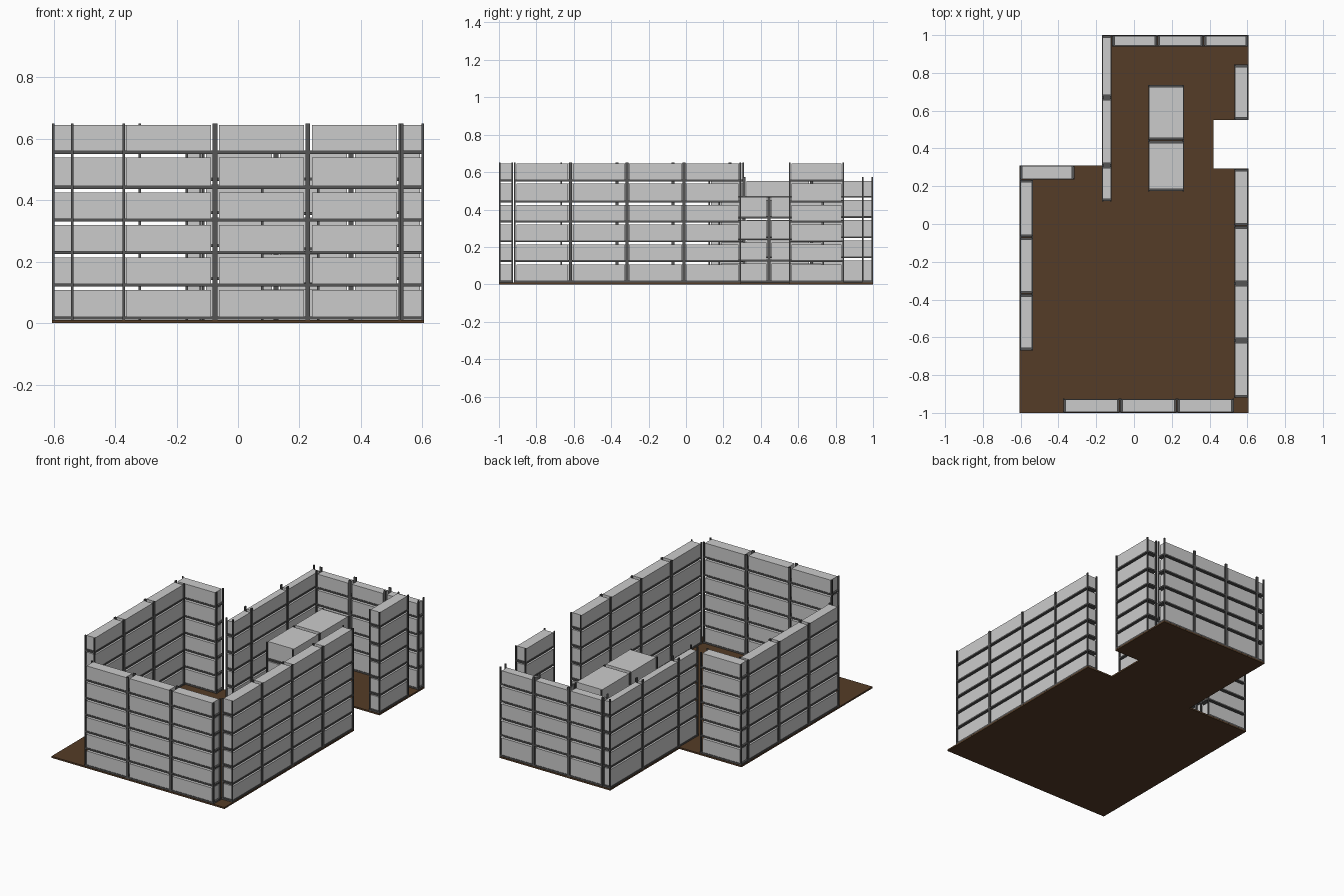
import bpy, bmesh
from mathutils import Matrix, Vector

if "Cube" in bpy.data.objects:
    bpy.data.objects.remove(bpy.data.objects["Cube"])

def material(name, col):
    m = bpy.data.materials.new(name)
    m.diffuse_color = (*col, 1)
    m.use_nodes = True
    m.node_tree.nodes["Principled BSDF"].inputs["Base Color"].default_value = m.diffuse_color
    return m

STEEL = material("dark_steel", (0.09, 0.09, 0.09))
BROWN = material("brown_floor", (0.09, 0.045, 0.02))

def add_box(bm, lo, hi):
    lo, hi = Vector(lo), Vector(hi)
    bmesh.ops.create_cube(bm, size=1, matrix=Matrix.Translation((lo + hi) / 2) @ Matrix.Diagonal((*(hi - lo), 1)))

def finish(bm, name, mat=None):
    me = bpy.data.meshes.new(name)
    bm.to_mesh(me)
    bm.free()
    ob = bpy.data.objects.new(name, me)
    bpy.context.collection.objects.link(ob)
    if mat:
        me.materials.append(mat)
    return ob

# floor slab with an alcove and an offset rear room
outline = [(-.605, -1), (.605, -1), (.605, .295), (.42, .295), (.42, .55),
           (.605, .55), (.605, 1), (-.17, 1), (-.17, .31), (-.605, .31)]
bm = bmesh.new()
face = bm.faces.new([bm.verts.new((x, y, 0)) for x, y in outline])
ext = bmesh.ops.extrude_face_region(bm, geom=[face])
bmesh.ops.translate(bm, vec=(0, 0, .01), verts=[v for v in ext["geom"] if isinstance(v, bmesh.types.BMVert)])
bmesh.ops.recalc_face_normals(bm, faces=bm.faces)
finish(bm, "floor", BROWN)

POST, DECK, INSET = .008, .01, .013

def rack(name, axis, cuts, d0, d1, shelves, box_top, post_top):
    """Rack running along axis; cuts = bay ends, d0..d1 = depth range."""
    frame, goods = bmesh.new(), bmesh.new()

    def put(bm, a0, a1, b0, b1, z0, z1):
        if axis == "x":
            add_box(bm, (a0, b0, z0), (a1, b1, z1))
        else:
            add_box(bm, (b0, a0, z0), (b1, a1, z1))

    for a, b in zip(cuts, cuts[1:]):
        # four corner posts per bay
        for p in (a, b - POST):
            for q in (d0, d1 - POST):
                put(frame, p, p + POST, q, q + POST, .01, post_top)
        # decks with one block of stock on each
        for i, z in enumerate(shelves):
            put(frame, a + .001, b - .001, d0 + .001, d1 - .001, z, z + DECK)
            top = shelves[i + 1] - .012 if i + 1 < len(shelves) else box_top
            put(goods, a + INSET, b - INSET, d0 + .004, d1 - .004, z + DECK, top)
    finish(frame, name + "_frame", STEEL)
    finish(goods, name + "_boxes")

TALL = ([.011, .119, .225, .331, .437, .551], .645, .65)
MID = ([.011, .14, .247, .355, .463], .553, .575)
LOW = ([.011, .122, .236, .352], .466, .466)

rack("front_rack", "x", [-.375, -.075, .227, .53], -1, -.925, *TALL)
rack("right_rack", "y", [-.92, -.617, -.315, -.01, .293], .53, .605, *TALL)
rack("right_rear_rack", "y", [.55, .845], .53, .605, *TALL)
rack("left_rack", "y", [-.67, -.37, -.07, .235], -.605, -.535, *TALL)
rack("left_corner_rack", "x", [-.605, -.315], .235, .31, *TALL)
rack("rear_left_rack", "y", [.12, .31, .67, 1], -.17, -.118, *MID)
rack("rear_rack", "x", [-.117, .123, .367, .605], .94, 1, *MID)
rack("island_rack", "y", [.173, .443, .737], .075, .265, *LOW)
